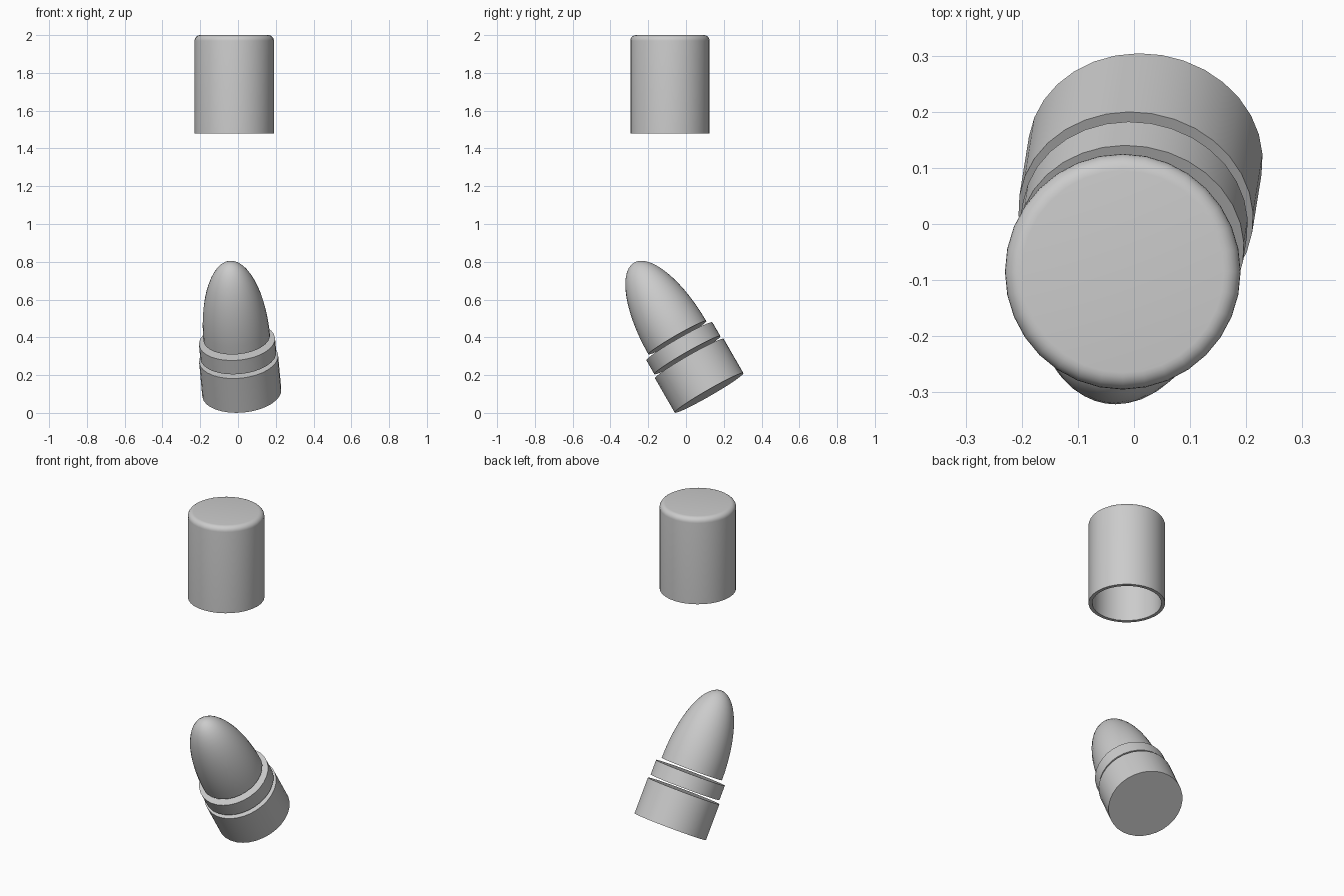
import bpy, math
from mathutils import Matrix, Vector

if "Cube" in bpy.data.objects:
    bpy.data.objects.remove(bpy.data.objects["Cube"])

SEG = 32


def lathe(name, profile, matrix):
    """Revolve (radius, height) points around local z; radius 0 closes with a pole."""
    verts, faces, rings = [], [], []
    for r, h in profile:
        n = 1 if r == 0 else SEG
        rings.append(range(len(verts), len(verts) + n))
        for i in range(n):
            a = 2 * math.pi * i / SEG
            verts.append((r * math.cos(a), r * math.sin(a), h))
    for lo, hi in zip(rings, rings[1:]):
        for i in range(SEG):
            j = (i + 1) % SEG
            if len(lo) == 1:
                faces.append((lo[0], hi[j], hi[i]))
            elif len(hi) == 1:
                faces.append((lo[i], lo[j], hi[0]))
            else:
                faces.append((lo[i], lo[j], hi[j], hi[i]))
    mesh = bpy.data.meshes.new(name)
    mesh.from_pydata(verts, [], faces)
    obj = bpy.data.objects.new(name, mesh)
    bpy.context.collection.objects.link(obj)
    obj.matrix_world = matrix
    bpy.ops.object.select_all(action='DESELECT')
    obj.select_set(True)
    bpy.context.view_layer.objects.active = obj
    bpy.ops.object.shade_smooth_by_angle(angle=math.radians(35))
    return obj


# Leaning projectile: three separate solid pieces on one tilted axis
axis = Vector((-0.08, -0.497, 0.864)).normalized()
tilt = Matrix.Translation((0.02, 0.122, 0.106)) @ axis.to_track_quat('Z', 'Y').to_matrix().to_4x4()
lathe("base_disc", [(0, 0), (0.21, 0), (0.21, 0.21), (0, 0.21)], tilt)
lathe("middle_ring", [(0, 0.231), (0.202, 0.231), (0.202, 0.316), (0, 0.316)], tilt)

# Rounded nose with an elliptical profile
start, length, radius = 0.338, 0.46, 0.177
steps = 14
nose = [(0, start)]
for k in range(steps):
    t = math.pi / 2 * k / steps
    nose.append((radius * math.cos(t), start + length * math.sin(t)))
nose.append((0, start + length))
lathe("nose", nose, tilt)

# Upright hollow cap with a rounded top edge, open below
R, wall, top, bottom, bev = 0.21, 0.02, 2.0, 1.48, 0.03
outer = [(R, bottom)]
inner = []
for k in range(7):
    t = math.pi / 2 * k / 6
    outer.append((R - bev + bev * math.cos(t), top - bev + bev * math.sin(t)))
    inner.append((R - bev + (bev - wall) * math.cos(t), top - bev + (bev - wall) * math.sin(t)))
profile = [(0, top - wall)] + inner[::-1] + [(R - wall, bottom)] + outer + [(0, top)]
lathe("cap", profile, Matrix.Translation((-0.02, -0.085, 0)))
